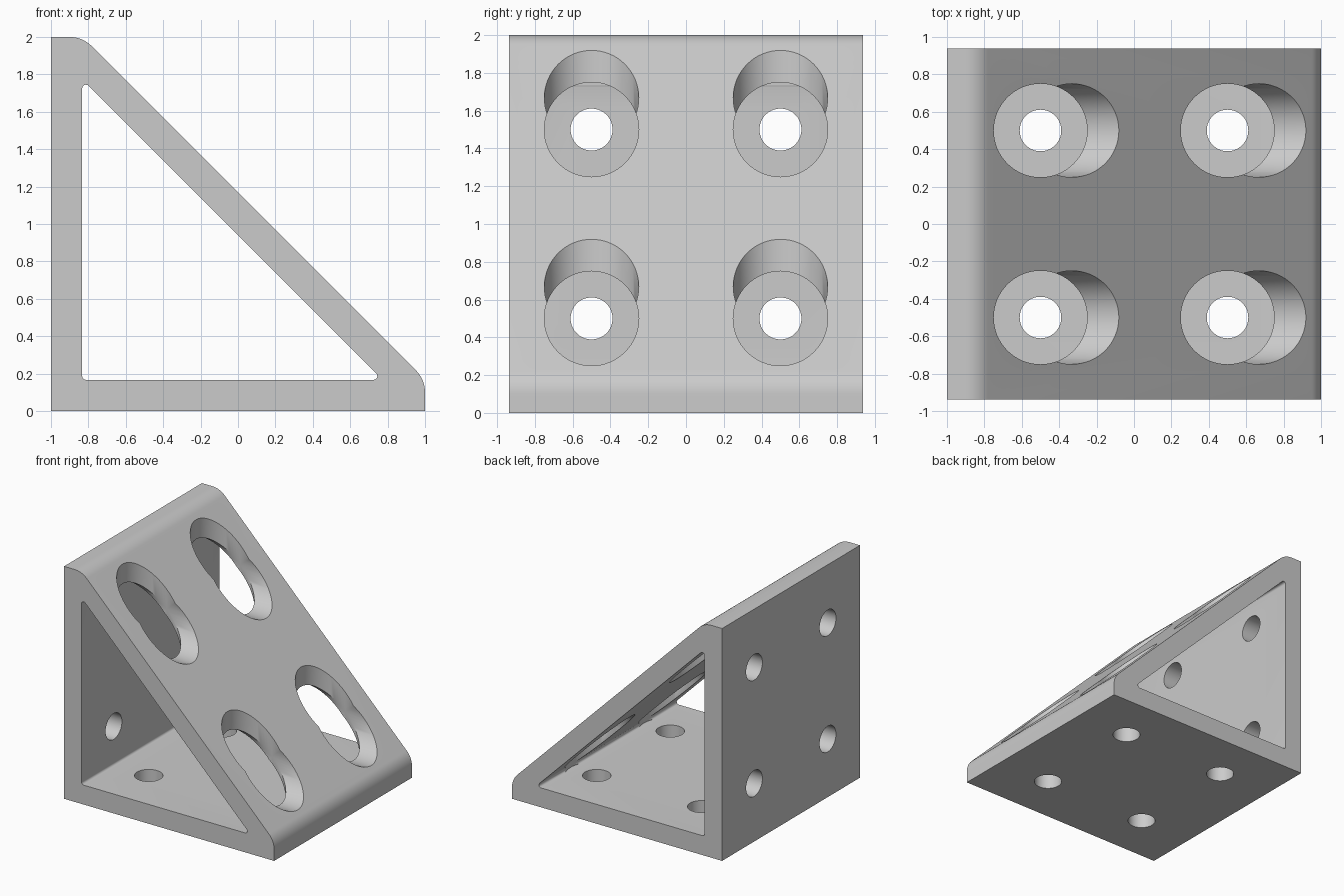
import bpy, bmesh
from math import pi, sin, cos, tan
from mathutils import Vector, Matrix

WALL = 0.167          # plate thickness
DEPTH = 0.9375        # half depth along y
OUTER, INNER = 1.169, 0.94   # sloped faces: x + z = constant

cube = bpy.data.objects.get("Cube")
if cube:
    bpy.data.objects.remove(cube, do_unlink=True)

grey = bpy.data.materials.new("plain grey")
grey.use_nodes = True
grey.diffuse_color = (0.6, 0.6, 0.6, 1)
grey.node_tree.nodes["Principled BSDF"].inputs["Base Color"].default_value = (0.6, 0.6, 0.6, 1)


def rounded(corners, steps=10):
    """Outline in x, z with each corner (x, z, radius) rounded by an arc."""
    out = []
    for i, (x, z, r) in enumerate(corners):
        p = Vector((x, z))
        if r == 0:
            out.append(p)
            continue
        a = (Vector(corners[i - 1][:2]) - p).normalized()
        b = (Vector(corners[(i + 1) % len(corners)][:2]) - p).normalized()
        half = a.angle(b) / 2
        centre = p + (a + b).normalized() * (r / sin(half))
        start = p + a * (r / tan(half)) - centre
        turn = pi - 2 * half
        side = 1 if a.x * b.y - a.y * b.x < 0 else -1
        for k in range(steps + 1):
            t = side * turn * k / steps
            out.append(centre + Vector((start.x * cos(t) - start.y * sin(t),
                                        start.x * sin(t) + start.y * cos(t))))
    return out


def finish(bm, name):
    bmesh.ops.recalc_face_normals(bm, faces=bm.faces)
    mesh = bpy.data.meshes.new(name)
    bm.to_mesh(mesh)
    bm.free()
    mesh.materials.append(grey)
    obj = bpy.data.objects.new(name, mesh)
    bpy.context.collection.objects.link(obj)
    return obj


def prism(name, outline, half):
    bm = bmesh.new()
    face = bm.faces.new([bm.verts.new((p.x, -half, p.y)) for p in outline])
    ext = bmesh.ops.extrude_face_region(bm, geom=[face])["geom"]
    verts = [v for v in ext if isinstance(v, bmesh.types.BMVert)]
    bmesh.ops.translate(bm, verts=verts, vec=(0, 2 * half, 0))
    return finish(bm, name)


def stepped_holes(name, matrices, sides=64):
    """Screw holes that widen to tool access bores above the plate."""
    bm = bmesh.new()
    profile = [(0.111, -0.1), (0.111, WALL + 0.002), (0.25, WALL + 0.002), (0.25, 2.3)]
    for m in matrices:
        rings = [[bm.verts.new(m @ Vector((r * cos(2 * pi * k / sides),
                                          r * sin(2 * pi * k / sides), h)))
                  for k in range(sides)] for r, h in profile]
        for lo, hi in zip(rings, rings[1:]):
            for k in range(sides):
                n = (k + 1) % sides
                bm.faces.new((lo[k], lo[n], hi[n], hi[k]))
        bm.faces.new(rings[0])
        bm.faces.new(rings[-1])
    return finish(bm, name)


# Bracket body: triangular block with softened tips
bracket = prism("corner_bracket", rounded([
    (-1, 0, 0), (1, 0, 0), (1, OUTER - 1, 0.167),
    (OUTER - 2, 2, 0.167), (-1, 2, 0)]), DEPTH)

# Cutters: open middle, holes through the base, holes through the upright
middle = prism("middle_cutter", rounded([
    (WALL - 1, WALL, 0.02), (INNER - WALL, WALL, 0.02),
    (WALL - 1, INNER + 1 - WALL, 0.02)], 6), DEPTH + 0.2)
spots = [(a, b) for a in (-0.5, 0.5) for b in (-0.5, 0.5)]
base = stepped_holes("base_hole_cutter",
                     [Matrix.Translation((x, y, 0)) for x, y in spots])
upright = stepped_holes("upright_hole_cutter",
                        [Matrix.Translation((-1, y, z + 1)) @ Matrix.Rotation(pi / 2, 4, "Y")
                         for z, y in spots])

bpy.ops.object.select_all(action="DESELECT")
bpy.context.view_layer.objects.active = bracket
bracket.select_set(True)
for cutter in (middle, base, upright):
    cutter.hide_render = True
    mod = bracket.modifiers.new(cutter.name, "BOOLEAN")
    mod.operation, mod.solver, mod.object = "DIFFERENCE", "EXACT", cutter
    bpy.ops.object.modifier_apply(modifier=mod.name)
    bpy.data.objects.remove(cutter, do_unlink=True)

# Smooth bores and rounded tips, crisp edges elsewhere
bpy.ops.object.shade_smooth_by_angle(angle=pi / 6)
